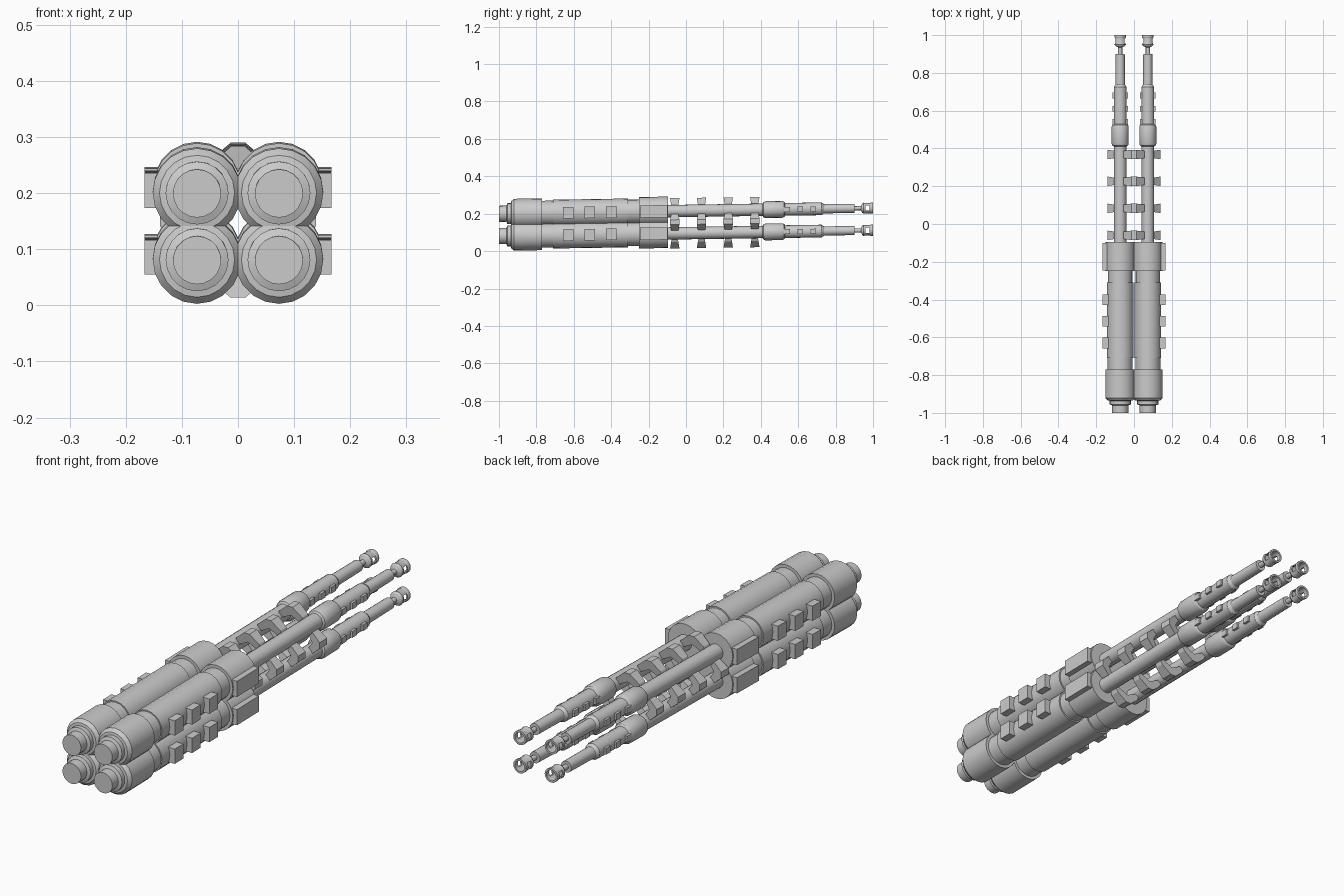
import bpy, bmesh, math
from math import sin, cos, pi

if "Cube" in bpy.data.objects:
    bpy.data.objects.remove(bpy.data.objects["Cube"])

TILT = 0.0155            # upward slope of all barrels
CX = 0.073               # barrel spacing from the centre plane
LOW, HIGH = 0.096, 0.215 # barrel axis heights at y = 0
MID = (LOW + HIGH) / 2


def finish(name, bm):
    for v in bm.verts:
        v.co.z += TILT * v.co.y
    bmesh.ops.recalc_face_normals(bm, faces=bm.faces)
    me = bpy.data.meshes.new(name)
    bm.to_mesh(me)
    bm.free()
    ob = bpy.data.objects.new(name, me)
    bpy.context.collection.objects.link(ob)
    return ob


def select(ob):
    bpy.ops.object.select_all(action='DESELECT')
    ob.select_set(True)
    bpy.context.view_layer.objects.active = ob


def lathe(name, profile, cx, cz, n=20):
    """Revolve (y, radius) points about the barrel axis."""
    bm = bmesh.new()
    rings = []
    for y, r in profile:
        if r == 0:
            rings.append([bm.verts.new((cx, y, cz))] * n)
        else:
            rings.append([bm.verts.new((cx + r * cos(2 * pi * i / n), y, cz + r * sin(2 * pi * i / n)))
                          for i in range(n)])
    for a, b in zip(rings, rings[1:]):
        for i in range(n):
            j = (i + 1) % n
            bm.faces.new(list(dict.fromkeys((a[i], a[j], b[j], b[i]))))
    ob = finish(name, bm)
    select(ob)
    bpy.ops.object.shade_smooth_by_angle(angle=math.radians(30))
    return ob


def box(name, x, y, z):
    """Box from (min, max) ranges."""
    bm = bmesh.new()
    bmesh.ops.create_cube(bm, size=1)
    for v in bm.verts:
        v.co = [r[0] if c < 0 else r[1] for c, r in zip(v.co, (x, y, z))]
    return finish(name, bm)


def brace(name, y, half, place):
    """Chevron bridging two barrels, wider along y at its peak."""
    pts = [(-half, 0.0), (-half + 0.015, 0.035), (-0.013, 0.069), (0.013, 0.069),
           (half - 0.015, 0.035), (half, 0.0), (half - 0.02, 0.005), (0.0, 0.03), (-half + 0.02, 0.005)]
    bm = bmesh.new()
    sides = []
    for s in (-1, 1):
        row = []
        for u, v in pts:
            x, z = place(u, v)
            row.append(bm.verts.new((x, y + s * (0.014 + 0.16 * v), z)))
        sides.append(row)
        bm.faces.new(row)
    a, b = sides
    for i in range(len(pts)):
        j = (i + 1) % len(pts)
        bm.faces.new((a[i], a[j], b[j], b[i]))
    return finish(name, bm)


HOUSING = [(-1, 0), (-1, .043), (-.96, .043), (-.955, .056), (-.936, .056), (-.934, .067), (-.92, .079),
           (-.77, .079), (-.77, .066), (-.71, .066), (-.71, .071), (-.31, .071), (-.31, .065),
           (-.25, .065), (-.25, .078), (-.095, .078), (-.095, 0)]
BARREL = [(-.1, 0), (-.1, .033), (.41, .033), (.415, .041), (.425, .045), (.515, .045), (.525, .041),
          (.53, .034), (.725, .034), (.738, .025), (.9, .024), (.9, 0)]
MUZZLE = [(.89, 0), (.89, .011), (.935, .011), (.942, .025), (.95, .03), (.955, .028), (.985, .028), (.988, .03),
          (1, .03), (1, .022), (.952, .022), (.952, 0)]

for level, cz in (("lower", LOW), ("upper", HIGH)):
    for side, s in (("left", -1), ("right", 1)):
        tag = f"{level}_{side}"
        cx = s * CX
        # main turned bodies
        lathe(f"housing_{tag}", HOUSING, cx, cz)
        lathe(f"barrel_{tag}", BARREL, cx, cz, 16)
        muzzle = lathe(f"muzzle_{tag}", MUZZLE, cx, cz, 16)
        # side windows through the muzzle
        cutter = box("window_cutter", (cx - .05, cx + .05), (.959, .982), (cz - .014, cz + .014))
        cutter.hide_render = True
        mod = muzzle.modifiers.new("windows", 'BOOLEAN')
        mod.operation, mod.object, mod.solver = 'DIFFERENCE', cutter, 'EXACT'
        select(muzzle)
        bpy.ops.object.modifier_apply(modifier=mod.name)
        bpy.data.objects.remove(cutter)
        # lugs on the outer side of the housing
        xr = sorted((s * .12, s * .167))
        box(f"collar_lug_{tag}", xr, (-.245, -.1), (cz - .033, cz + .033))
        for i, y in enumerate((-.63, -.515, -.4)):
            box(f"side_lug_{tag}_{i}", xr, (y - .028, y + .028), (cz - .031, cz + .031))
        # small ribs on both sides of the front sleeve
        for i, y in enumerate((.54, .61, .68)):
            box(f"sleeve_rib_{tag}_{i}", (cx - .042, cx + .042), (y - .015, y + .015), (cz - .013, cz + .013))

# chevron braces on all four sides of the barrel cluster
for i, y in enumerate((-.06, .083, .226, .368)):
    brace(f"top_brace_{i}", y, CX - .005, lambda u, v: (u, HIGH + v))
    brace(f"bottom_brace_{i}", y, CX - .005, lambda u, v: (u, LOW - v - .012))
    for side, s in (("left", -1), ("right", 1)):
        brace(f"{side}_brace_{i}", y, .057, lambda u, v, s=s: (s * (CX + v - .003), MID + u))
